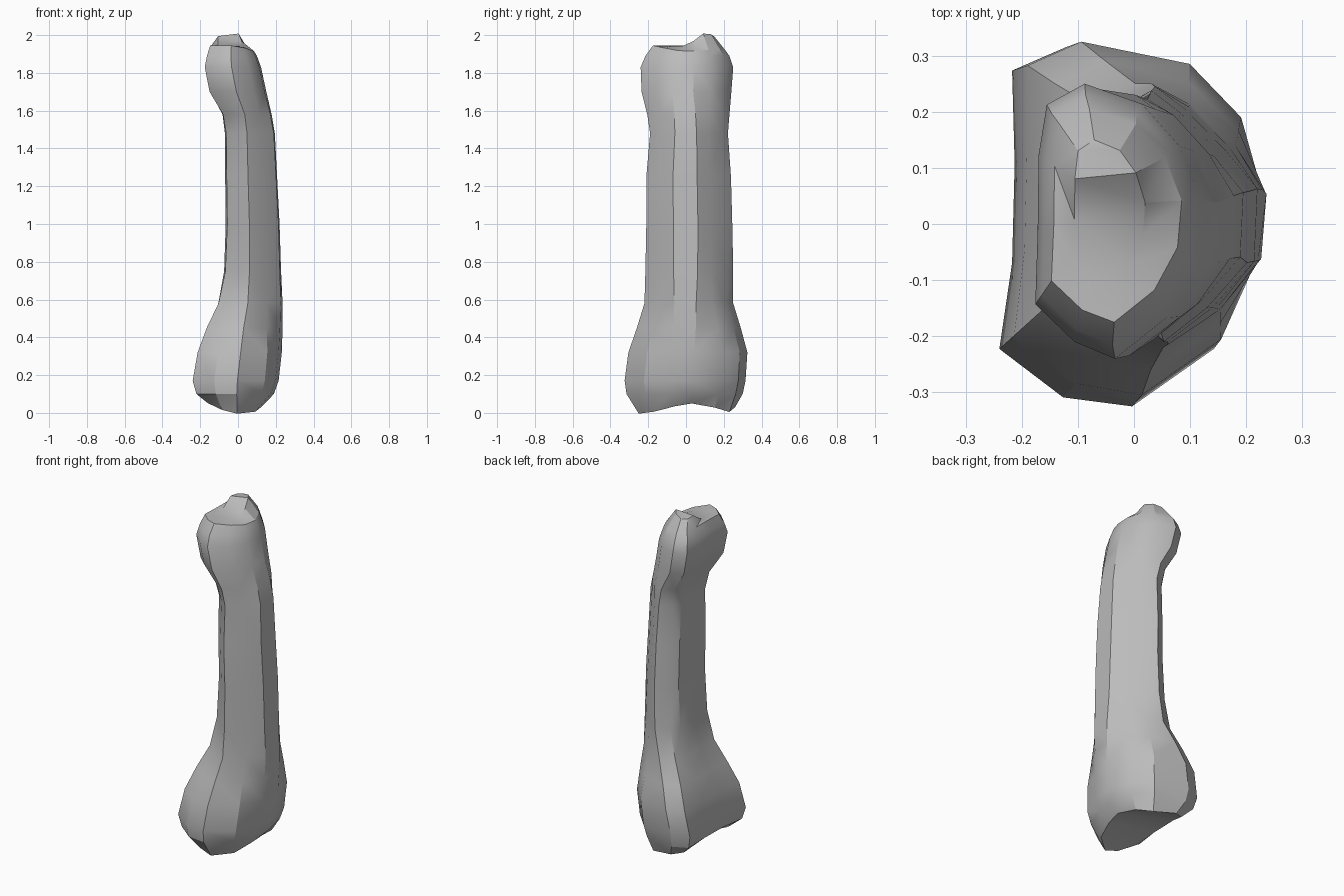
import bpy
import bmesh

cube = bpy.data.objects.get("Cube")
if cube:
    bpy.data.objects.remove(cube, do_unlink=True)

# Single bone colour
mat = bpy.data.materials.new("bone_grey")
mat.use_nodes = True
mat.diffuse_color = (0.5, 0.5, 0.5, 1)
mat.node_tree.nodes["Principled BSDF"].inputs["Base Color"].default_value = (0.5, 0.5, 0.5, 1)

# Normalised cross-sections (x 0..1, y -1..1): front pair, outer side, back pair, inner side
KNUCKLE = [(.25, -.95), (.52, -1), (.84, -.68), (.96, -.25), (1, .1), (.92, .58),
           (.72, .88), (.26, 1), (.05, .87), (.06, .35), (.05, -.2), (0, -.68)]
SHAFT = [(.24, -.79), (.44, -1), (.72, -.73), (.98, -.37), (1, .2), (.8, .5),
         (.55, .82), (.36, 1), (.12, .82), (0, .64), (0, .07), (.03, -.51)]

# Rings: height, x min, x max, y min, y max, knuckle share
RINGS = [
    (.10, -.22, .19, -.315, .30, 1),
    (.17, -.24, .215, -.325, .315, 1),
    (.32, -.215, .232, -.305, .325, .9),
    (.45, -.17, .236, -.26, .29, .65),
    (.58, -.11, .236, -.22, .25, .35),
    (.75, -.075, .228, -.215, .25, .1),
    (1.0, -.065, .22, -.21, .245, 0),
    (1.25, -.068, .207, -.21, .238, 0),
    (1.48, -.07, .195, -.19, .222, .05),
    (1.58, -.085, .178, -.205, .23, .25),
    (1.70, -.155, .15, -.235, .24, .5),
    (1.83, -.18, .122, -.24, .25, .55),
    (1.89, -.168, .1, -.215, .23, .55),
]


def section(x0, x1, y0, y1, share):
    for (ua, va), (ub, vb) in zip(SHAFT, KNUCKLE):
        u, v = ua + (ub - ua) * share, va + (vb - va) * share
        yield x0 + (x1 - x0) * u, (y0 + y1) / 2 + (y1 - y0) / 2 * v


def foot_height(x, y):
    # Two rounded condyles with a groove between, rising to the inner side
    groove = min(.045, max(0, .21 - abs(y)) * .4)
    return groove + max(0, .02 - x) * .25 + .015 * (y > 0) - .01


def shoulder_height(x, y):
    # Rim of the head, sloping down to the outer side and the back
    return 1.945 - max(0, x) * .35 - max(0, y - .1) * .2


def knob_height(x, y):
    # Shallow saddle in front, raised knob behind
    rise = .08 * min(1, max(0, y) / .09)
    return 1.942 + rise - max(0, y - .1) * .4 - abs(x + .04) * rise * 4


bm = bmesh.new()


def add_ring(z, *size):
    return [bm.verts.new((x, y, z(x, y) if callable(z) else z)) for x, y in section(*size)]


rings = [add_ring(foot_height, -.16, .14, -.25, .26, 1)]
rings += [add_ring(*r) for r in RINGS]
rings.append(add_ring(shoulder_height, -.15, .085, -.175, .205, .6))
rings.append(add_ring(knob_height, -.11, .02, -.11, .15, .6))

# Skin between rings
n = len(SHAFT)
for low, high in zip(rings, rings[1:]):
    for i in range(n):
        j = (i + 1) % n
        bm.faces.new((low[i], low[j], high[j], high[i]))

# End caps as strips running across the bone
for ring in (rings[0], rings[-1]):
    for i in range(n // 2 - 1):
        bm.faces.new((ring[-i % n], ring[i + 1], ring[i + 2], ring[-(i + 1) % n]))

bmesh.ops.recalc_face_normals(bm, faces=bm.faces)
bmesh.ops.triangulate(bm, faces=bm.faces)

mesh = bpy.data.meshes.new("long_bone")
bm.to_mesh(mesh)
bm.free()
mesh.materials.append(mat)
bone = bpy.data.objects.new("long_bone", mesh)
bpy.context.collection.objects.link(bone)
bpy.ops.object.select_all(action="DESELECT")
bone.select_set(True)
bpy.context.view_layer.objects.active = bone
bpy.ops.object.shade_smooth_by_angle(angle=0.5)
